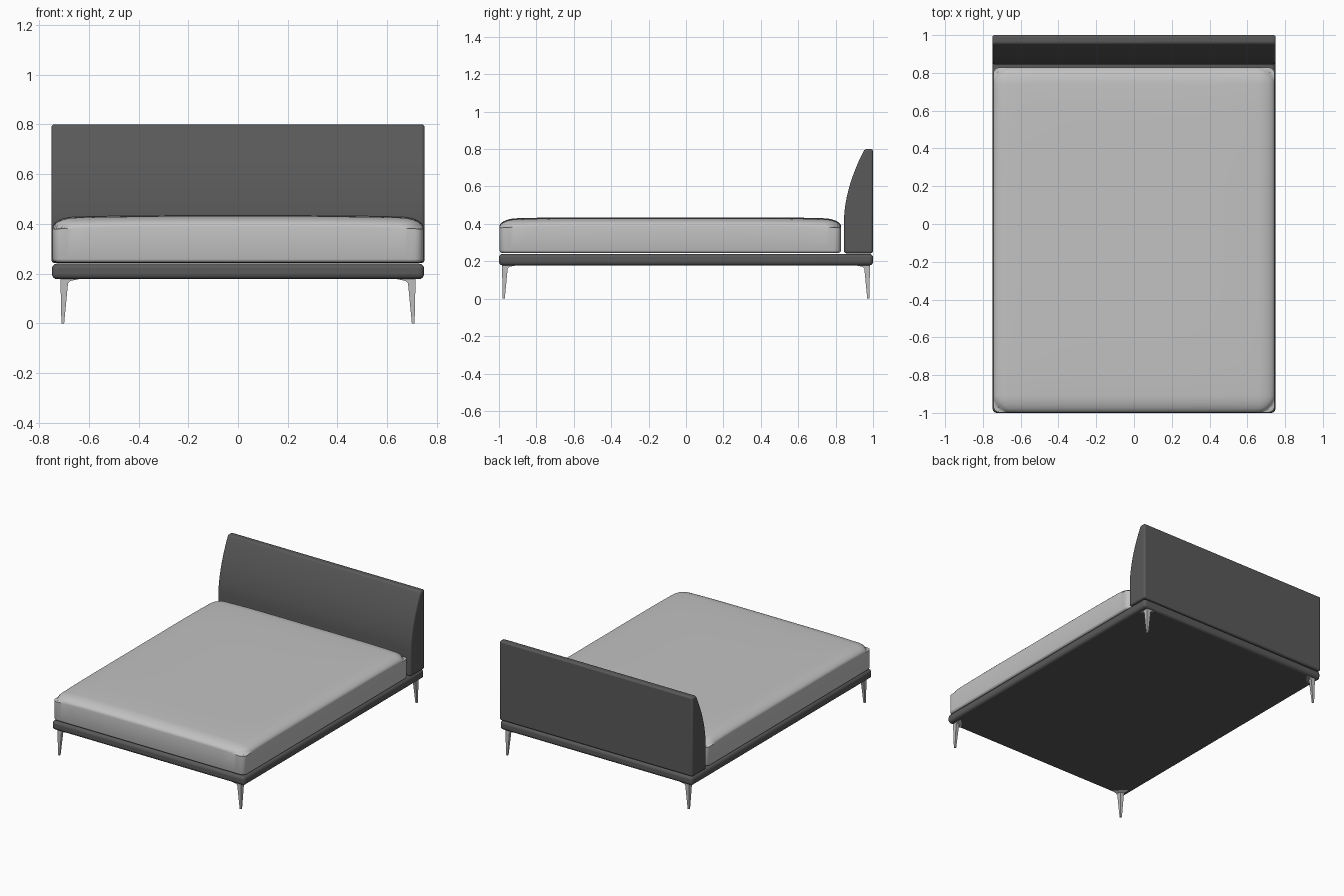
import bpy
import bmesh
import math

if "Cube" in bpy.data.objects:
    bpy.data.objects.remove(bpy.data.objects["Cube"], do_unlink=True)


def make_material(name, value, roughness=0.7):
    mat = bpy.data.materials.new(name)
    mat.use_nodes = True
    colour = (value, value, value, 1)
    mat.diffuse_color = colour
    shader = mat.node_tree.nodes["Principled BSDF"]
    shader.inputs["Base Color"].default_value = colour
    shader.inputs["Roughness"].default_value = roughness
    return mat


upholstery = make_material("charcoal upholstery", 0.1)
linen = make_material("pale grey linen", 0.54)
metal = make_material("light grey metal", 0.52, 0.4)


def finish(bm, name, mat, bevel=0, angle=35):
    bmesh.ops.recalc_face_normals(bm, faces=bm.faces)
    mesh = bpy.data.meshes.new(name)
    bm.to_mesh(mesh)
    bm.free()
    obj = bpy.data.objects.new(name, mesh)
    bpy.context.collection.objects.link(obj)
    mesh.materials.append(mat)
    bpy.ops.object.select_all(action="DESELECT")
    obj.select_set(True)
    bpy.context.view_layer.objects.active = obj
    if bevel:
        mod = obj.modifiers.new("soft edges", "BEVEL")
        mod.width = bevel
        mod.segments = 4
        mod.limit_method = "ANGLE"
        mod.angle_limit = math.radians(30)
    bpy.ops.object.shade_smooth_by_angle(angle=math.radians(angle))
    return obj


def extrude_profile(name, points, half_width, mat, bevel):
    """Extrude a closed (y, z) profile along x."""
    bm = bmesh.new()
    face = bm.faces.new([bm.verts.new((-half_width, y, z)) for y, z in points])
    moved = bmesh.ops.extrude_face_region(bm, geom=[face])["geom"]
    verts = [v for v in moved if isinstance(v, bmesh.types.BMVert)]
    bmesh.ops.translate(bm, verts=verts, vec=(2 * half_width, 0, 0))
    return finish(bm, name, mat, bevel)


# Upholstered platform
extrude_profile("bed_base", [(-1, 0.178), (1, 0.178), (1, 0.24), (-1, 0.24)],
                0.748, upholstery, 0.02)

# Headboard: straight back, front curving away towards the top
front_curve = []
for i in range(13):
    t = i / 12
    front_curve.append((0.845 + 0.11 * t ** 1.8, 0.42 + 0.38 * t))
extrude_profile("headboard", [(1, 0.8), (1, 0.243), (0.845, 0.243)] + front_curve,
                0.75, upholstery, 0.012)


# Mattress: softly domed top with a rounded rim
HALF_X, HALF_Y, CENTRE_Y = 0.745, 0.913, -0.084
RIM, CORNER = 0.09, 0.035


def axis_samples(half):
    """Sample positions across one axis, packed closely near both ends."""
    rim = [half - RIM * (1 - math.sin(math.pi / 2 * i / 9)) for i in range(10)]
    inner = [(half - RIM) * (i / 8 - 1) for i in range(1, 16)]
    return [-r for r in reversed(rim)] + inner + rim


def top_height(x, y):
    a = max(0, 1 - (HALF_X - abs(x)) / RIM)
    b = max(0, 1 - (HALF_Y - abs(y)) / RIM)
    rim_drop = 0.038 * (1 - math.sqrt(max(0, 1 - a * a - b * b)))
    crown = 0.009 * ((x / HALF_X) ** 4 + (y / HALF_Y) ** 6)
    return 0.435 - rim_drop - crown


def round_corner(x, y):
    u = (abs(x) - HALF_X + CORNER) / CORNER
    v = (abs(y) - HALF_Y + CORNER) / CORNER
    if u <= 0 or v <= 0:
        return x, y
    scale = max(u, v) / math.hypot(u, v)
    return (math.copysign(HALF_X - CORNER + u * scale * CORNER, x),
            math.copysign(HALF_Y - CORNER + v * scale * CORNER, y))


bm = bmesh.new()
rows = []
for y in axis_samples(HALF_Y):
    row = []
    for x in axis_samples(HALF_X):
        px, py = round_corner(x, y)
        row.append(bm.verts.new((px, py + CENTRE_Y, top_height(x, y))))
    rows.append(row)
for low, high in zip(rows, rows[1:]):
    for i in range(len(low) - 1):
        bm.faces.new((low[i], low[i + 1], high[i + 1], high[i]))
# Side walls, tucked under at the bottom
for z, shrink in ((0.258, 0), (0.249, 0.003), (0.245, 0.01)):
    rim_edges = [e for e in bm.edges if e.is_boundary]
    if z < 0.258:
        rim_edges = [e for e in rim_edges if e in lowest]
    new = bmesh.ops.extrude_edge_only(bm, edges=rim_edges)["geom"]
    lowest = {e for e in new if isinstance(e, bmesh.types.BMEdge) and e.is_boundary}
    for v in {v for e in lowest for v in e.verts}:
        v.co.x *= 1 - shrink / HALF_X
        v.co.y = CENTRE_Y + (v.co.y - CENTRE_Y) * (1 - shrink / HALF_Y)
        v.co.z = z
bmesh.ops.contextual_create(bm, geom=list(lowest))
finish(bm, "mattress", linen, angle=50)


# Tapered corner legs flaring into mounting brackets
def make_leg(name, side, end):
    bm = bmesh.new()
    rings = []
    for z, size, cut in ((0, 0.011, 1), (0.16, 0.03, 0.9), (0.17, 0.038, 0.8),
                         (0.175, 0.06, 0.6), (0.181, 0.09, 0.5)):
        inner = size * cut
        corners = ((0, 0), (size, 0), (inner, inner), (0, size))
        lean = 0.004 * (1 - z / 0.181)
        rings.append([bm.verts.new((side * (0.714 - lean - x),
                                    end * (0.984 - lean - y), z))
                      for x, y in corners])
    for low, high in zip(rings, rings[1:]):
        for i in range(4):
            j = (i + 1) % 4
            bm.faces.new((low[i], low[j], high[j], high[i]))
    bm.faces.new(rings[0])
    bm.faces.new(rings[-1])
    finish(bm, name, metal)


for side, side_name in ((1, "left"), (-1, "right")):
    for end, end_name in ((-1, "front"), (1, "back")):
        make_leg(f"{end_name}_{side_name}_leg", side, end)
